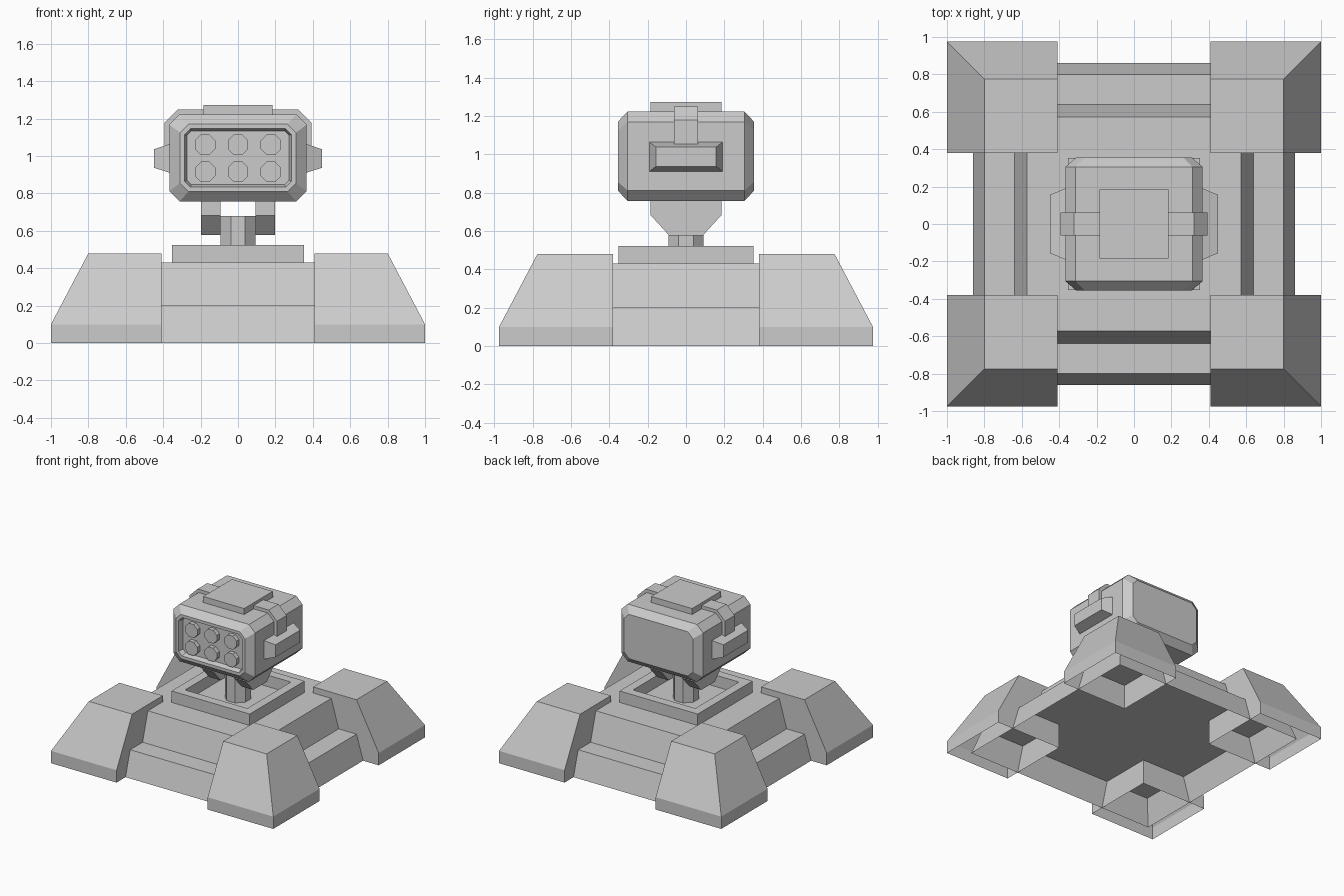
import bpy
import bmesh
from math import cos, sin, pi
from mathutils import Vector

cube = bpy.data.objects.get("Cube")
if cube:
    bpy.data.objects.remove(cube, do_unlink=True)

grey = bpy.data.materials.new("plain grey")
grey.use_nodes = True
GREY = (0.6, 0.6, 0.6, 1)
grey.diffuse_color = GREY
grey.node_tree.nodes["Principled BSDF"].inputs["Base Color"].default_value = GREY


def finish(name, bm):
    bmesh.ops.recalc_face_normals(bm, faces=bm.faces)
    mesh = bpy.data.meshes.new(name)
    bm.to_mesh(mesh)
    bm.free()
    mesh.materials.append(grey)
    obj = bpy.data.objects.new(name, mesh)
    bpy.context.collection.objects.link(obj)
    return obj


def loft(rings, first=True, last=True, cyclic=False):
    """Skin a list of matching point rings; optionally cap the ends."""
    bm = bmesh.new()
    loops = [[bm.verts.new(p) for p in ring] for ring in rings]
    pairs = list(zip(loops, loops[1:]))
    if cyclic:
        pairs.append((loops[-1], loops[0]))
    for a, b in pairs:
        for i in range(len(a)):
            j = (i + 1) % len(a)
            bm.faces.new((a[i], a[j], b[j], b[i]))
    if first and not cyclic:
        bm.faces.new(loops[0])
    if last and not cyclic:
        bm.faces.new(loops[-1])
    return bm


def rect(x0, x1, y0, y1, z):
    return [(x0, y0, z), (x1, y0, z), (x1, y1, z), (x0, y1, z)]


def square(h, z, hy=None):
    hy = hy or h
    return rect(-h, h, -hy, hy, z)


def chamfered(hx, hz, cut, y, zc):
    """Rectangle with cut corners, standing in the xz plane."""
    pts = [(hx, hz - cut), (hx - cut, hz), (cut - hx, hz), (-hx, hz - cut),
           (-hx, cut - hz), (cut - hx, -hz), (hx - cut, -hz), (hx, cut - hz)]
    return [(x, y, z + zc) for x, z in pts]


def octagon(radius, axis, centre, t):
    ring = []
    for i in range(8):
        a = (i + 0.5) * pi / 4
        u, v = radius * cos(a) + centre[0], radius * sin(a) + centre[1]
        ring.append((u, v, t) if axis == "z" else (u, t, v))
    return ring


# Stepped base: open underneath
finish("lower_base", loft([square(0.86, 0), square(0.8, 0.2)], first=False))
finish("upper_base", loft([square(0.64, 0.2), square(0.573, 0.43)], first=False))

# Corner feet: hollow, sloping on the two outer sides
for sx, side in ((1, "left"), (-1, "right")):
    for sy, end in ((1, "back"), (-1, "front")):
        rings = [rect(sx * 0.41, sx * ox, sy * 0.38, sy * oy, z)
                 for ox, oy, z in ((1, 0.975, 0), (1, 0.975, 0.1), (0.8, 0.775, 0.48))]
        finish(f"{end}_{side}_foot", loft(rings, first=False))

# Raised collar around the neck
finish("collar", loft([square(0.352, 0.43), square(0.352, 0.523),
                       square(0.28, 0.523), square(0.28, 0.43)], cyclic=True))

# Neck post and the two yoke arms
finish("neck_post", loft([octagon(0.1, "z", (0, 0), z) for z in (0.43, 0.68)]))
ARM = [(-0.184, 0.77), (-0.184, 0.682), (-0.088, 0.577),
       (0.088, 0.577), (0.184, 0.682), (0.184, 0.77)]
for s, side in ((1, "left"), (-1, "right")):
    finish(side + "_yoke_arm", loft([[(s * x, y, z) for y, z in ARM] for x in (0.093, 0.198)]))

# Head: chamfered box with a recessed front panel
ZC = 0.99
head = loft([chamfered(hx, hz, cut, y, ZC) for hx, hz, cut, y in (
    (0.31, 0.18, 0.045, -0.355), (0.367, 0.233, 0.055, -0.305),
    (0.367, 0.233, 0.055, 0.305), (0.31, 0.18, 0.045, 0.355))])
bmesh.ops.recalc_face_normals(head, faces=head.faces)
front = min(head.faces, key=lambda f: f.calc_center_median().y)
bmesh.ops.inset_region(head, faces=[front], thickness=0.026)
bmesh.ops.inset_region(head, faces=[front], thickness=0.014, depth=-0.04)
finish("head", head)

# Launch tubes in the front panel
for row, z in enumerate((1.06, 0.915)):
    for col in (-1, 0, 1):
        finish(f"tube_{row + 1}_{col + 2}",
               loft([octagon(0.059, "y", (col * 0.176, z), y) for y in (-0.3, -0.35)]))

# Top plate
finish("top_plate", loft([square(0.184, z, 0.184) for z in (1.21, 1.272)]))

# Straps wrapping the upper edges, and tapered side pods
STRAP = [(0.17, 1.25), (0.32, 1.25), (0.394, 1.178), (0.394, 1.03),
         (0.35, 1.03), (0.35, 1.16), (0.3, 1.21), (0.17, 1.21)]
for s, side in ((1, "left"), (-1, "right")):
    finish(side + "_strap", loft([[(s * x, y, z) for x, z in STRAP] for y in (-0.062, 0.062)]))
    pod = []
    for x, hy, hz in ((0.355, 0.19, 0.076), (0.367, 0.19, 0.076), (0.448, 0.157, 0.05)):
        pod.append([(s * x, a * hy, ZC - 0.003 + b * hz)
                    for a, b in ((-1, -1), (1, -1), (1, 1), (-1, 1))])
    finish(side + "_pod", loft(pod))
